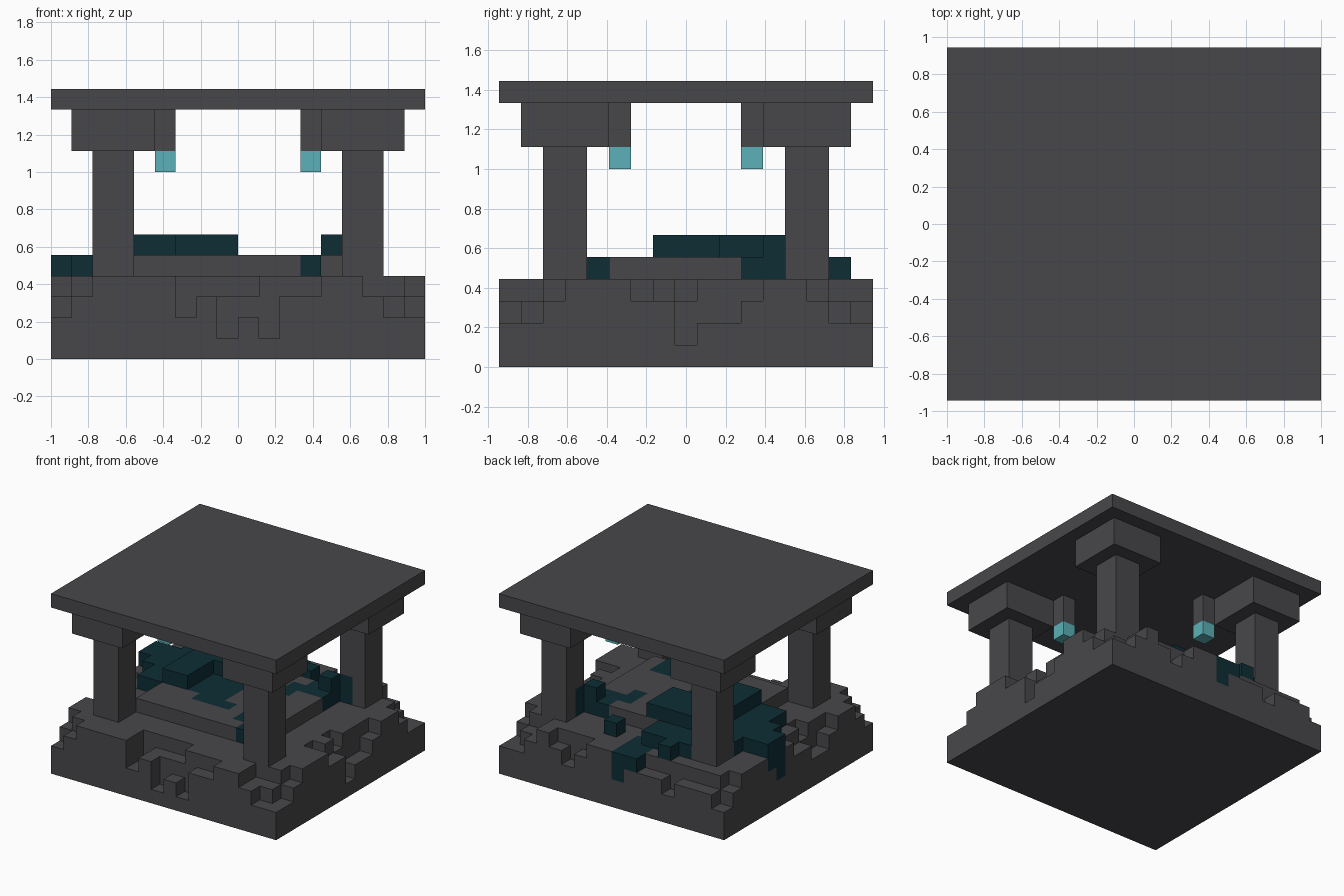
import bpy
import bmesh
from mathutils import Vector
from itertools import product

cube = bpy.data.objects.get("Cube")
if cube:
    bpy.data.objects.remove(cube, do_unlink=True)

# Block grid: NX wide, NY deep, block edge U
NX, NY = 18, 17
U = 2 / NX


def material(name, rgb):
    mat = bpy.data.materials.new(name)
    mat.use_nodes = True
    color = (*rgb, 1)
    mat.diffuse_color = color
    mat.node_tree.nodes["Principled BSDF"].inputs["Base Color"].default_value = color
    return mat


stone = material("dark stone", (0.064, 0.062, 0.068))
moss_mat = material("deep teal moss", (0.004, 0.027, 0.036))
glow = material("pale teal lamp", (0.105, 0.44, 0.48))


def box(xs, ys, zs):
    """Block cells in inclusive ranges; a single number means one layer."""
    spans = [(s, s) if isinstance(s, int) else s for s in (xs, ys, zs)]
    return set(product(*(range(a, b + 1) for a, b in spans)))


def mirror_x(cells):
    return cells | {(NX - 1 - i, j, k) for i, j, k in cells}


def mirror_y(cells):
    return cells | {(i, NY - 1 - j, k) for i, j, k in cells}


def build(name, cells, mat, solid):
    """Mesh the outer skin of a cell set, leaving out faces hidden by other blocks."""
    bm = bmesh.new()
    for cell in cells:
        for axis, sign in product(range(3), (-1, 1)):
            step = [0, 0, 0]
            step[axis] = sign
            if tuple(c + s for c, s in zip(cell, step)) in solid:
                continue
            center = Vector(cell) + Vector((0.5, 0.5, 0.5)) + Vector(step) / 2
            u, v = Vector(), Vector()
            u[(axis + 1) % 3] = 0.5 * sign
            v[(axis + 2) % 3] = 0.5
            quad = [center - u - v, center + u - v, center + u + v, center - u + v]
            bm.faces.new([bm.verts.new((p - Vector((NX / 2, NY / 2, 0))) * U) for p in quad])
    bmesh.ops.remove_doubles(bm, verts=bm.verts, dist=U / 100)
    mesh = bpy.data.meshes.new(name)
    bm.to_mesh(mesh)
    bm.free()
    mesh.materials.append(mat)
    obj = bpy.data.objects.new(name, mesh)
    bpy.context.collection.objects.link(obj)


# Stepped base with worn corners
base = box((0, 17), (0, 16), (0, 3))
corner = (box(17, 0, 2) | box(16, 0, 2) | box(17, 1, 2)
          | box((15, 17), (0, 1), 3) | box(17, 2, 3))
base -= mirror_y(corner)
left_corner = box(0, 0, (2, 3)) | box(1, 0, 3) | box(0, 1, 3)
base -= mirror_y(left_corner)

# Broken front edge
base -= box((6, 12), 0, 3) | box((6, 9), 1, 3)
base -= box(6, (0, 1), 2) | box((8, 10), 0, 2) | box(8, 0, 1) | box(10, 0, 1)

# Broken side edges
side = (box(17, (6, 11), 3) | box(16, 6, 3) | box(16, 8, 3)
        | box(17, (8, 10), 2) | box(17, 8, 1))
base -= side
base -= box(0, (4, 8), 3) | box(0, (5, 6), 2) | box(1, 6, 3)

# Broken back edge
base -= box((11, 13), 16, 3) | box(12, 16, 2) | box((2, 6), 16, 3) | box(4, 16, 2)

# Inner platform with a missing corner
platform = box((4, 13), (4, 12), 4) - box(13, 4, 4)

# Four columns, capitals, lamp brackets and lamps
columns = mirror_y(mirror_x(box((2, 3), (2, 3), (4, 9))))
capitals = mirror_y(mirror_x(box((1, 4), (1, 4), (10, 11))))
brackets = mirror_y(mirror_x(box(5, 5, (10, 11))))
lamps = mirror_y(mirror_x(box(5, 5, 9)))
roof = box((0, 17), (0, 16), 12)

# Moss heaped over the back left corner
moss = box((5, 8), (10, 12), 5) | box((4, 5), (7, 10), 5) | box(4, 11, 5)
moss |= box((4, 7), (13, 14), 4) | box(5, 15, 4) | box(10, 14, 4)
moss |= box((2, 3), (7, 12), 4) | box((0, 1), (10, 11), 4) | box(1, 9, 4)
moss |= box(0, (10, 11), 3) | box(0, 10, 2)
moss |= box((7, 8), (14, 16), 3) | box(8, 16, 2)
# Moss growing into the platform floor
moss |= box((6, 8), (7, 9), 4) | box((7, 9), 6, 4) | box((5, 6), 8, 4)
moss |= box((11, 13), 11, 4) | box((12, 13), 12, 4) | box(11, 10, 4)
moss |= box(12, (4, 6), 4) | box((11, 12), 6, 4) | box(11, 5, 4)
# Moss on the back column
moss |= box(14, 13, (4, 5)) | box(13, 12, 5)

parts = [
    ("stone_base", base, stone),
    ("inner_platform", platform, stone),
    ("columns", columns, stone),
    ("capitals", capitals, stone),
    ("lamp_brackets", brackets, stone),
    ("roof_slab", roof, stone),
    ("hanging_lamps", lamps, glow),
]
solid = set(moss).union(*(cells for _, cells, _ in parts))
for name, cells, mat in parts:
    build(name, cells - moss, mat, solid)
build("moss", moss, moss_mat, solid)
